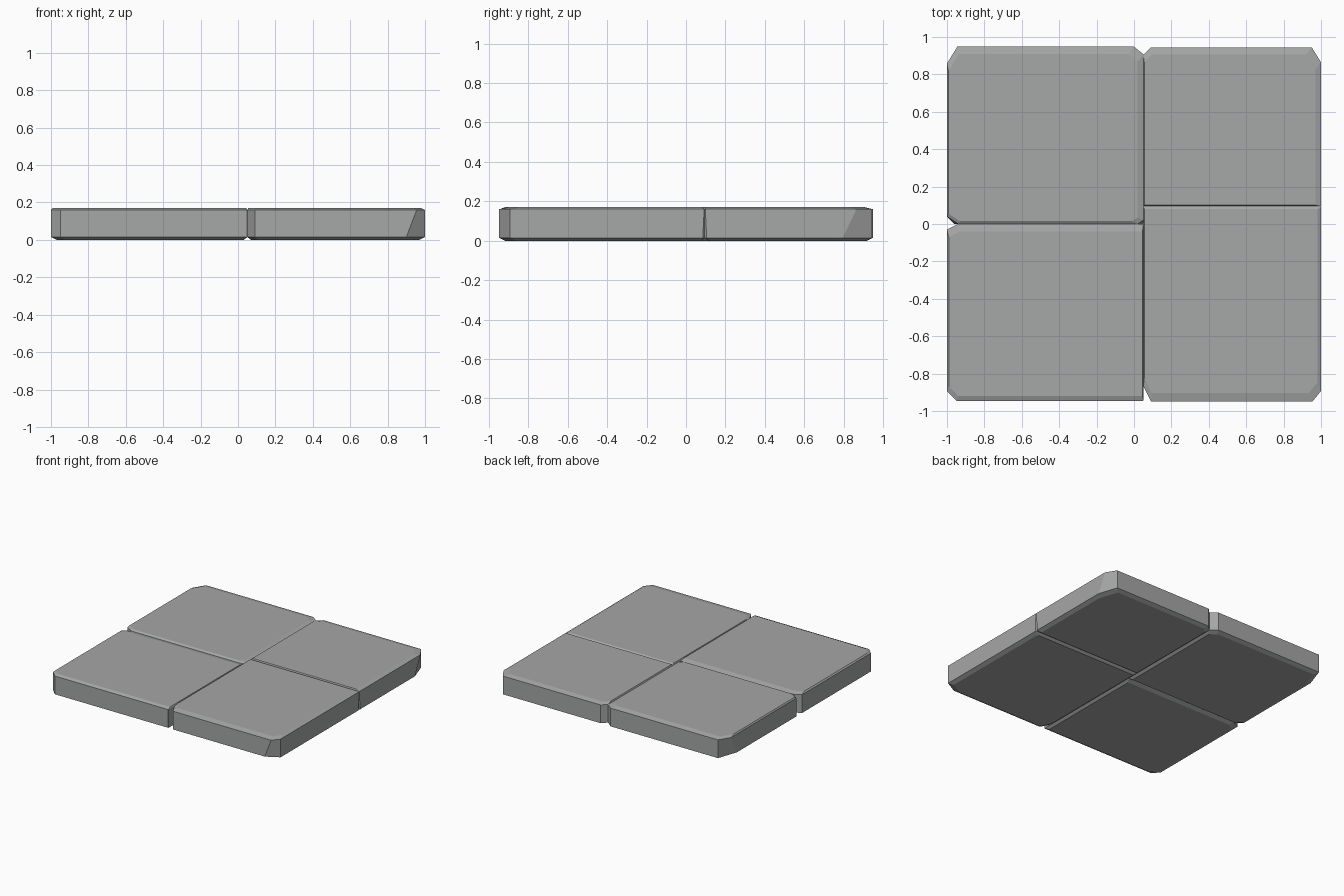
import bpy, bmesh

if "Cube" in bpy.data.objects:
    bpy.data.objects.remove(bpy.data.objects["Cube"])

stone = bpy.data.materials.new("dark_stone")
stone.diffuse_color = (0.38, 0.385, 0.385, 1)
stone.use_nodes = True
stone.node_tree.nodes["Principled BSDF"].inputs["Base Color"].default_value = stone.diffuse_color


def ring(x0, x1, y0, y1, cuts):
    """Rectangle with clipped corners, anticlockwise from front left."""
    (ax, ay), (bx, by), (cx, cy), (dx, dy) = cuts
    return [(x0, y0 + ay), (x0 + ax, y0), (x1 - bx, y0), (x1, y0 + by),
            (x1, y1 - cy), (x1 - cx, y1), (x0 + dx, y1), (x0, y1 - dy)]


def slab(name, box, low_cuts, high_cuts, low_inset, high_inset,
         z_low=0.015, z_high=0.16, top=0.17):
    """Flat stone; insets are (left, right, front, back) bevel widths."""
    x0, x1, y0, y1 = box

    def inset(m):
        return x0 + m[0], x1 - m[1], y0 + m[2], y1 - m[3]

    levels = [(0.0, ring(*inset(low_inset), low_cuts)),
              (z_low, ring(*box, low_cuts)),
              (z_high, ring(*box, high_cuts)),
              (top, ring(*inset(high_inset), high_cuts))]
    bm = bmesh.new()
    loops = [[bm.verts.new((x, y, z)) for x, y in pts] for z, pts in levels]
    bm.faces.new(loops[0][::-1])
    bm.faces.new(loops[-1])
    for a, b in zip(loops, loops[1:]):
        for i in range(8):
            j = (i + 1) % 8
            bm.faces.new((a[i], a[j], b[j], b[i]))
    bmesh.ops.recalc_face_normals(bm, faces=bm.faces)
    mesh = bpy.data.meshes.new(name)
    bm.to_mesh(mesh)
    bm.free()
    mesh.materials.append(stone)
    bpy.context.collection.objects.link(bpy.data.objects.new(name, mesh))


SEAM = 0.05          # shared x of the left and right stones
TINY = (0.003, 0.003)

# Corner cuts run front left, front right, back right, back left
slab("front_left_stone", (-1, SEAM, -0.945, 0.0),
     [(0.05, 0.05), TINY, TINY, (0.06, 0.03)],
     [(0.05, 0.05), TINY, TINY, (0.06, 0.03)],
     (0.03, 0.02, 0.03, 0.03), (0.01, 0.005, 0.025, 0.04))

slab("back_left_stone", (-1, SEAM, 0.0, 0.948),
     [(0.04, 0.04), TINY, (0.05, 0.04), (0.055, 0.16)],
     [(0.06, 0.04), (0.03, 0.02), (0.05, 0.04), (0.055, 0.09)],
     (0.03, 0.02, 0.02, 0.03), (0.008, 0.03, 0.015, 0.04))

slab("front_right_stone", (SEAM, 1, -0.948, 0.095),
     [(0.04, 0.08), (0.10, 0.055), (0.01, 0.01), TINY],
     [(0.04, 0.08), (0.045, 0.055), TINY, TINY],
     (0.02, 0.03, 0.03, 0.02), (0.005, 0.02, 0.045, 0.015))

slab("back_right_stone", (SEAM, 1, 0.095, 0.945),
     [TINY, (0.01, 0.01), (0.05, 0.15), (0.04, 0.04)],
     [TINY, TINY, (0.05, 0.08), (0.04, 0.04)],
     (0.02, 0.03, 0.02, 0.03), (0.005, 0.03, 0.006, 0.04))
